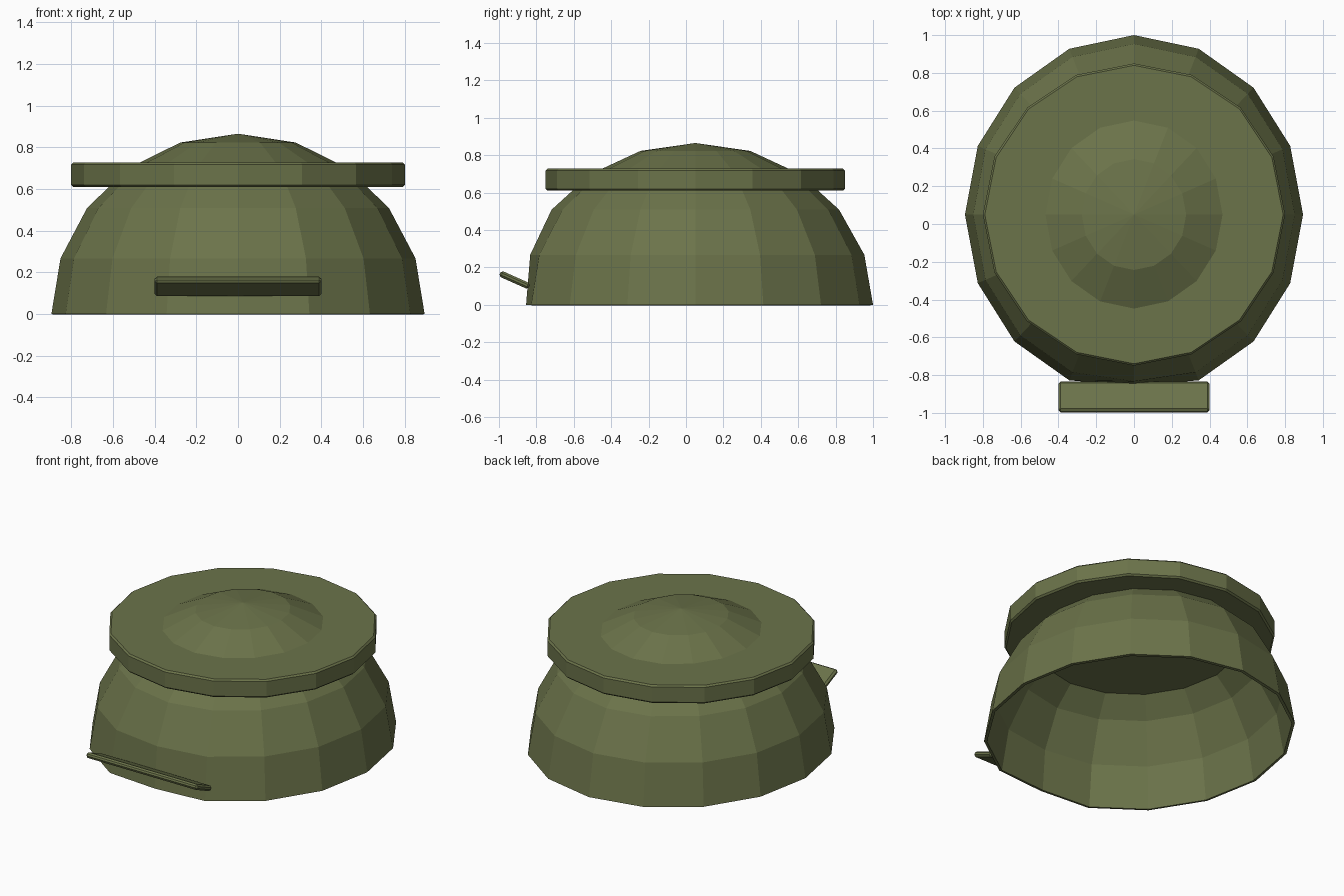
import bpy, bmesh, math
from mathutils import Matrix, Vector

if "Cube" in bpy.data.objects:
    bpy.data.objects.remove(bpy.data.objects["Cube"])

olive = bpy.data.materials.new("olive_green")
olive.diffuse_color = (0.147, 0.172, 0.068, 1)
olive.use_nodes = True
olive.node_tree.nodes["Principled BSDF"].inputs["Base Color"].default_value = olive.diffuse_color

SIDES = 16
CY = 0.05  # the round parts sit slightly behind the origin


def make(name, bm):
    bmesh.ops.recalc_face_normals(bm, faces=bm.faces)
    mesh = bpy.data.meshes.new(name)
    bm.to_mesh(mesh)
    bm.free()
    mesh.materials.append(olive)
    obj = bpy.data.objects.new(name, mesh)
    bpy.context.collection.objects.link(obj)
    return obj


def bevel(obj, width):
    mod = obj.modifiers.new("bevel", 'BEVEL')
    mod.width = width
    mod.segments = 1
    mod.limit_method = 'ANGLE'
    mod.angle_limit = math.radians(40)


# Open half-ellipsoid shell, slightly flattened at the front
bm = bmesh.new()
rings = []
for level in range(5):
    t = math.radians(18 * level)
    ring = []
    for i in range(SIDES):
        a = 2 * math.pi * i / SIDES
        x = 0.895 * math.cos(t) * math.cos(a)
        y = CY + 0.95 * math.cos(t) * math.sin(a)
        if level < 2:
            y = max(y, -0.855 if level == 0 else -0.833)
        ring.append(bm.verts.new((x, y, 0.865 * math.sin(t))))
    rings.append(ring)
for low, high in zip(rings, rings[1:]):
    for i in range(SIDES):
        j = (i + 1) % SIDES
        bm.faces.new((low[i], low[j], high[j], high[i]))
apex = bm.verts.new((0, CY, 0.865))
for i in range(SIDES):
    bm.faces.new((rings[-1][i], rings[-1][(i + 1) % SIDES], apex))
dome = make("dome_shell", bm)
shell = dome.modifiers.new("thickness", 'SOLIDIFY')
shell.thickness = 0.018
shell.offset = -1

# Wide flat disc around the crown
bm = bmesh.new()
bmesh.ops.create_cone(bm, cap_ends=True, segments=SIDES, radius1=0.8, radius2=0.8,
                      depth=0.118, matrix=Matrix.Translation((0, CY, 0.669)))
bevel(make("crown_disc", bm), 0.01)

# Tilted rectangular peak at the front
bm = bmesh.new()
bmesh.ops.create_cube(bm, size=1)
bmesh.ops.scale(bm, vec=Vector((0.8, 0.172, 0.034)), verts=bm.verts)
bmesh.ops.transform(bm, verts=bm.verts, matrix=Matrix.Translation((0, -0.916, 0.133))
                    @ Matrix.Rotation(math.radians(-24), 4, 'X'))
bevel(make("front_peak", bm), 0.011)
